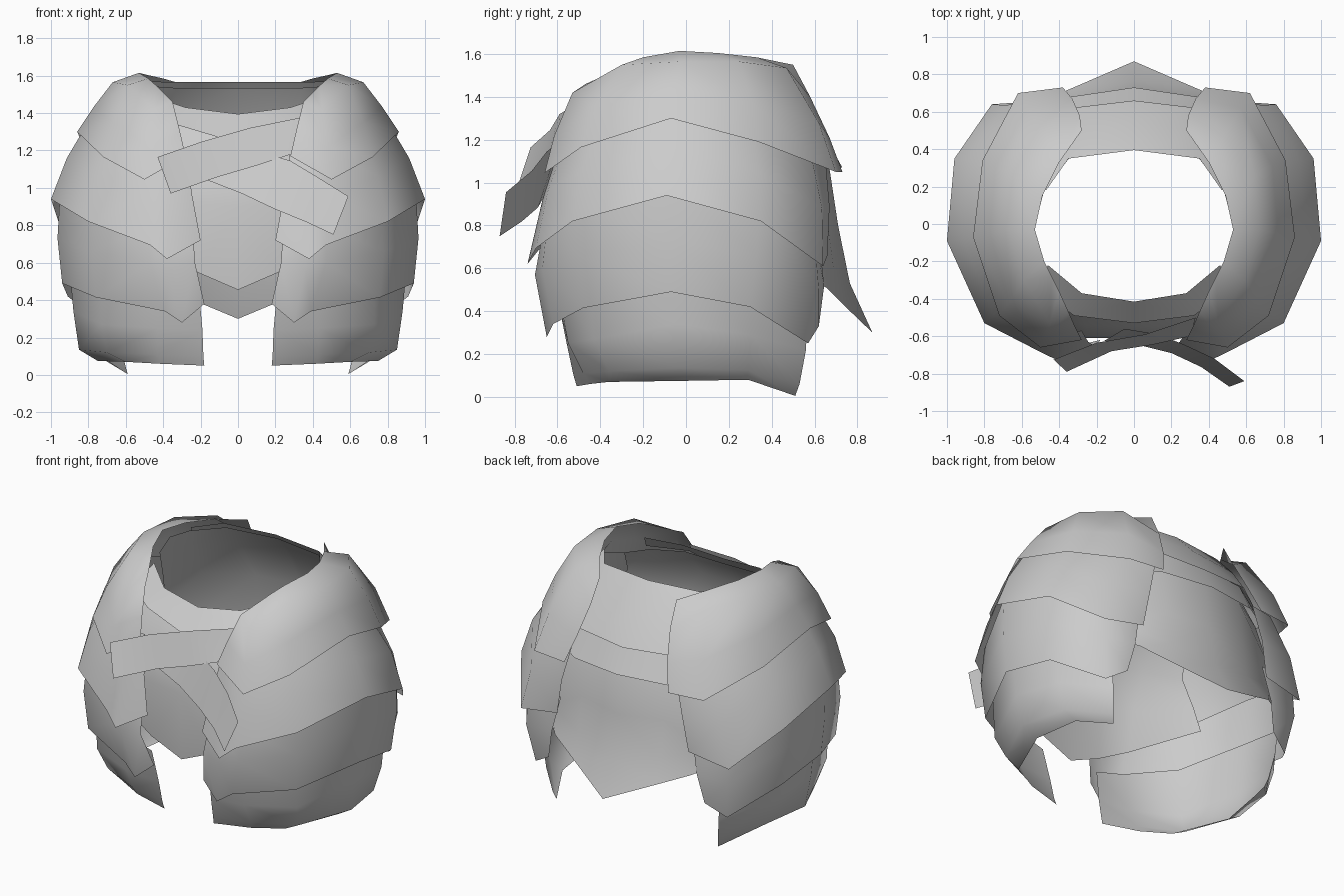
import bpy

cube = bpy.data.objects.get("Cube")
if cube:
    bpy.data.objects.remove(cube, do_unlink=True)

GREY = (0.6, 0.6, 0.6, 1.0)
steel = bpy.data.materials.new("plain_grey")
steel.use_nodes = True
steel.diffuse_color = GREY
steel.node_tree.nodes["Principled BSDF"].inputs["Base Color"].default_value = GREY


def plate(name, rows, mirror=True):
    """Thin sheet through rows of points, with faces turned outward."""
    n = len(rows[0])
    verts = [p for row in rows for p in row]
    faces = [(r * n + c, (r + 1) * n + c, (r + 1) * n + c + 1, r * n + c + 1)
             for r in range(len(rows) - 1) for c in range(n - 1)]
    mesh = bpy.data.meshes.new(name)
    mesh.from_pydata(verts, [], faces)
    mesh.update()
    facing = sum(f.area * (f.normal.x * f.center.x + f.normal.y * f.center.y)
                 for f in mesh.polygons)
    if facing < 0:
        mesh.flip_normals()
    for f in mesh.polygons:
        f.use_smooth = True
    mesh.materials.append(steel)
    obj = bpy.data.objects.new(name, mesh)
    bpy.context.collection.objects.link(obj)
    if mirror:
        mod = obj.modifiers.new("Mirror", "MIRROR")
        mod.merge_threshold = 0.002


# Side plates, four overlapping tiers, points run front to back
plate("side_plate_top", [
    [(.40, -.36, 1.51), (.44, -.28, 1.55), (.48, -.20, 1.585), (.53, -.03, 1.615),
     (.49, .15, 1.605), (.40, .33, 1.585), (.28, .50, 1.55)],
    [(.35, -.47, 1.46), (.45, -.53, 1.42), (.59, -.30, 1.55), (.67, -.03, 1.565),
     (.64, .25, 1.565), (.48, .47, 1.535), (.29, .58, 1.40)],
    [(.31, -.56, 1.30), (.48, -.615, 1.22), (.67, -.42, 1.35), (.77, -.05, 1.435),
     (.74, .31, 1.37), (.57, .62, 1.28), (.33, .67, 1.21)],
    [(.28, -.62, 1.17), (.50, -.66, 1.045), (.72, -.49, 1.165), (.86, -.07, 1.30),
     (.81, .34, 1.19), (.62, .70, 1.05), (.38, .73, 1.05)]])

plate("side_plate_upper", [
    [(.28, -.57, 1.20), (.36, -.58, 1.20), (.48, -.56, 1.20), (.67, -.41, 1.26),
     (.79, -.06, 1.37), (.74, .31, 1.26), (.58, .58, 1.15), (.38, .65, 1.12)],
    [(.245, -.63, .96), (.375, -.67, .92), (.48, -.645, .96), (.75, -.485, 1.06),
     (.915, -.08, 1.16), (.885, .34, 1.05), (.69, .635, .88), (.44, .67, .89)],
    [(.20, -.66, .72), (.38, -.74, .62), (.47, -.70, .695), (.80, -.53, .82),
     (1.0, -.09, .94), (.96, .35, .82), (.76, .64, .61), (.48, .66, .66)]])

plate("side_plate_lower", [
    [(.24, -.65, .76), (.36, -.67, .76), (.48, -.65, .79), (.76, -.49, .90),
     (.95, -.08, 1.0), (.92, .34, .90), (.73, .60, .75), (.48, .62, .75)],
    [(.23, -.69, .60), (.36, -.705, .57), (.47, -.67, .60), (.78, -.50, .66),
     (.965, -.07, .73), (.93, .33, .66), (.735, .62, .50), (.53, .645, .52)],
    [(.18, -.62, .38), (.30, -.65, .28), (.39, -.62, .34), (.76, -.48, .415),
     (.94, -.07, .49), (.91, .30, .42), (.70, .57, .25), (.57, .62, .33)]])

plate("side_plate_bottom", [
    [(.21, -.60, .46), (.42, -.60, .52), (.73, -.45, .60), (.91, -.06, .67),
     (.88, .29, .60), (.66, .57, .45)],
    [(.19, -.555, .24), (.43, -.55, .25), (.73, -.43, .27), (.88, -.05, .34),
     (.84, .30, .29), (.63, .56, .22)],
    [(.185, -.525, .10), (.43, -.48, .11), (.70, -.36, .12), (.85, -.03, .135),
     (.79, .29, .125), (.605, .53, .06)],
    [(.18, -.51, .05), (.42, -.45, .06), (.60, -.36, .07), (.75, -.01, .075),
     (.70, .29, .08), (.59, .51, .005)]])

# Front centre: waist band and hanging plate, both reaching under the sides
plate("front_band", [
    [(0, -.415, 1.395), (.28, -.37, 1.43), (.46, -.22, 1.49)],
    [(0, -.53, 1.24), (.32, -.49, 1.335), (.53, -.34, 1.37)]])

plate("front_plate", [
    [(0, -.42, 1.36), (.28, -.39, 1.38), (.47, -.30, 1.38), (.62, -.24, 1.34)],
    [(0, -.55, 1.18), (.26, -.54, 1.19), (.46, -.47, 1.18), (.68, -.36, 1.17)],
    [(0, -.61, .90), (.25, -.61, .92), (.46, -.55, .95), (.75, -.34, .99)],
    [(0, -.59, .455), (.22, -.59, .55), (.42, -.55, .65), (.80, -.33, .84)]])

# Back centre: two bands over a long flared plate
plate("back_band_top", [
    [(0, .395, 1.565), (.35, .35, 1.565), (.47, .18, 1.57)],
    [(0, .55, 1.40), (.36, .49, 1.41), (.55, .32, 1.42)],
    [(0, .66, 1.22), (.34, .62, 1.24), (.60, .43, 1.25)]])

plate("back_band_lower", [
    [(0, .63, 1.25), (.33, .59, 1.26), (.59, .42, 1.26)],
    [(0, .73, 1.07), (.34, .68, 1.07), (.62, .50, 1.08)]])

plate("back_plate", [
    [(0, .41, 1.535), (.34, .36, 1.535), (.48, .18, 1.545), (.52, .03, 1.55)],
    [(0, .53, 1.38), (.33, .47, 1.39), (.54, .30, 1.39), (.63, .08, 1.40)],
    [(0, .66, 1.13), (.30, .62, 1.13), (.58, .44, 1.14), (.73, .26, 1.14)],
    [(0, .71, .80), (.30, .66, .82), (.62, .52, .84), (.78, .36, .90)],
    [(0, .765, .53), (.30, .69, .59), (.58, .58, .66), (.77, .40, .75)],
    [(0, .87, .30), (.30, .74, .425), (.50, .655, .51), (.75, .42, .64)]])

# Two crossing straps at the front
plate("strap_over", [
    [(-.43, -.725, 1.165), (-.20, -.635, 1.245), (.06, -.59, 1.32), (.33, -.50, 1.375)],
    [(-.36, -.79, .97), (-.12, -.68, 1.055), (.10, -.645, 1.12), (.30, -.60, 1.185)]],
    mirror=False)

plate("strap_under", [
    [(-.05, -.56, 1.24), (.13, -.59, 1.19), (.28, -.65, 1.145), (.43, -.72, 1.055),
     (.59, -.84, .955)],
    [(-.16, -.625, 1.04), (.02, -.645, .97), (.20, -.69, .885), (.36, -.765, .82),
     (.51, -.87, .75)]],
    mirror=False)
